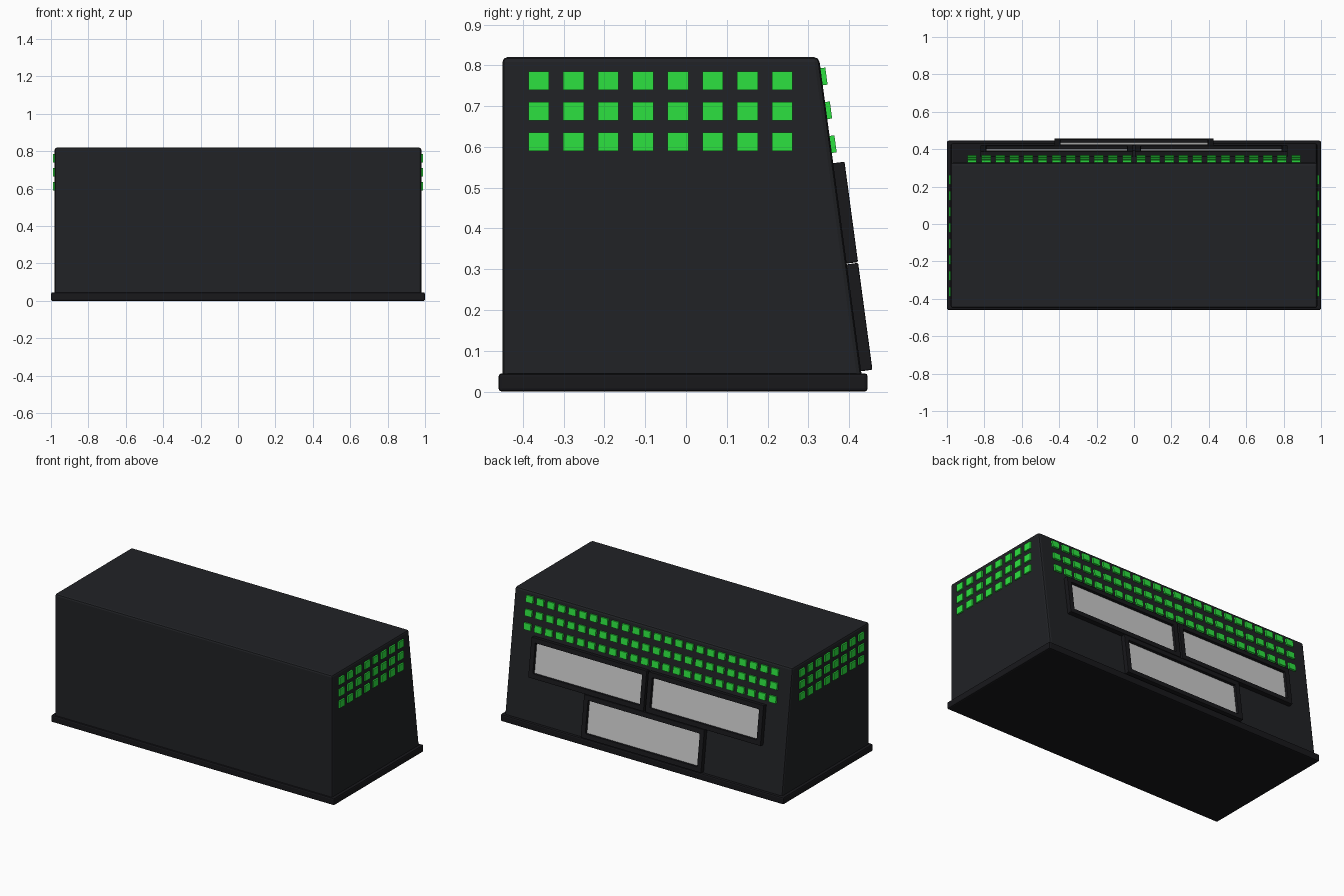
import bpy, math
from mathutils import Matrix, Vector

if "Cube" in bpy.data.objects:
    bpy.data.objects.remove(bpy.data.objects["Cube"])


def material(name, rgb):
    m = bpy.data.materials.new(name)
    m.diffuse_color = (*rgb, 1)
    m.use_nodes = True
    m.node_tree.nodes["Principled BSDF"].inputs["Base Color"].default_value = m.diffuse_color
    return m


DARK = material("dark_shell", (0.015, 0.016, 0.019))
TRIM = material("black_trim", (0.009, 0.009, 0.011))
GREEN = material("green_light", (0.025, 0.75, 0.05))


def mesh_object(name, verts, faces, mat=None, bevel=0, matrix=None):
    me = bpy.data.meshes.new(name)
    me.from_pydata(verts, [], faces)
    ob = bpy.data.objects.new(name, me)
    bpy.context.collection.objects.link(ob)
    if mat:
        me.materials.append(mat)
    if matrix:
        ob.matrix_world = matrix
    if bevel:
        b = ob.modifiers.new("bevel", 'BEVEL')
        b.width, b.segments = bevel, 2
    return ob


def boxes(name, items, mat=None, bevel=0, matrix=None):
    """One object from (centre, size) boxes."""
    verts, faces = [], []
    for c, s in items:
        n = len(verts)
        verts += [(c[0] + i * s[0] / 2, c[1] + j * s[1] / 2, c[2] + k * s[2] / 2)
                  for i in (-1, 1) for j in (-1, 1) for k in (-1, 1)]
        faces += [[n + q for q in f] for f in
                  ((0, 1, 3, 2), (4, 6, 7, 5), (0, 4, 5, 1), (2, 3, 7, 6), (0, 2, 6, 4), (1, 5, 7, 3))]
    return mesh_object(name, verts, faces, mat, bevel, matrix)


# Base plinth
boxes("base_plinth", [((0, -0.007, 0.0225), (2.0, 0.905, 0.045))], TRIM, 0.008)

# Body with sloping rear face
profile = [(-0.45, 0.03), (0.432, 0.03), (0.326, 0.82), (-0.45, 0.82)]
verts = [(x, y, z) for x in (-0.98, 0.98) for y, z in profile]
faces = [(3, 2, 1, 0), (4, 5, 6, 7)] + [(i, (i + 1) % 4, (i + 1) % 4 + 4, i + 4) for i in range(4)]
body = mesh_object("body_shell", verts, [f[::-1] for f in faces], DARK, 0.012)

# Frame of the sloping face: x across, y outward, z up the slope
TILT = math.atan2(0.106, 0.79)
COS = math.cos(TILT)
SLOPE = Matrix.Translation(Vector((0, 0.436, 0))) @ Matrix.Rotation(TILT, 4, 'X')


# Framed panels, recessed pale screens
def panel(name, x, z0, z1, w):
    a, b = z0 / COS, z1 / COS
    h, c, t, d = b - a, (a + b) / 2, 0.031, 0.028
    o = [(x - w / 2, a), (x + w / 2, a), (x + w / 2, b), (x - w / 2, b)]
    n = [(x - w / 2 + t, a + t), (x + w / 2 - t, a + t), (x + w / 2 - t, b - t), (x - w / 2 + t, b - t)]
    vs = [(px, y, pz) for y in (-0.004, d) for ring in (o, n) for px, pz in ring]
    fs = []
    for i in range(4):
        j = (i + 1) % 4
        fs += [(i, j, 4 + j, 4 + i), (8 + i, 12 + i, 12 + j, 8 + j),
               (i, 8 + i, 8 + j, j), (4 + i, 4 + j, 12 + j, 12 + i)]
    mesh_object(name + "_frame", vs, fs, TRIM, 0.003, SLOPE)
    boxes(name + "_screen", [((x, 0.004, c), (w - 2 * t, 0.014, h - 2 * t))], matrix=SLOPE)


panel("upper_left_panel", -0.413, 0.314, 0.56, 0.815)
panel("upper_right_panel", 0.413, 0.314, 0.56, 0.815)
panel("lower_panel", 0, 0.05, 0.312, 0.85)

# Rear light grid, 24 x 3
boxes("rear_lights", [(((i - 11.5) * 0.0753, 0.004, (0.606 + k * 0.083) / COS), (0.05, 0.016, 0.042))
                      for i in range(24) for k in range(3)], GREEN, matrix=SLOPE)

# Side light grids, 8 x 3
for side, s in (("left", -1), ("right", 1)):
    boxes(side + "_lights", [((s * 0.982, -0.361 + i * 0.0853, 0.613 + k * 0.0745), (0.016, 0.051, 0.045))
                             for i in range(8) for k in range(3)], GREEN)
